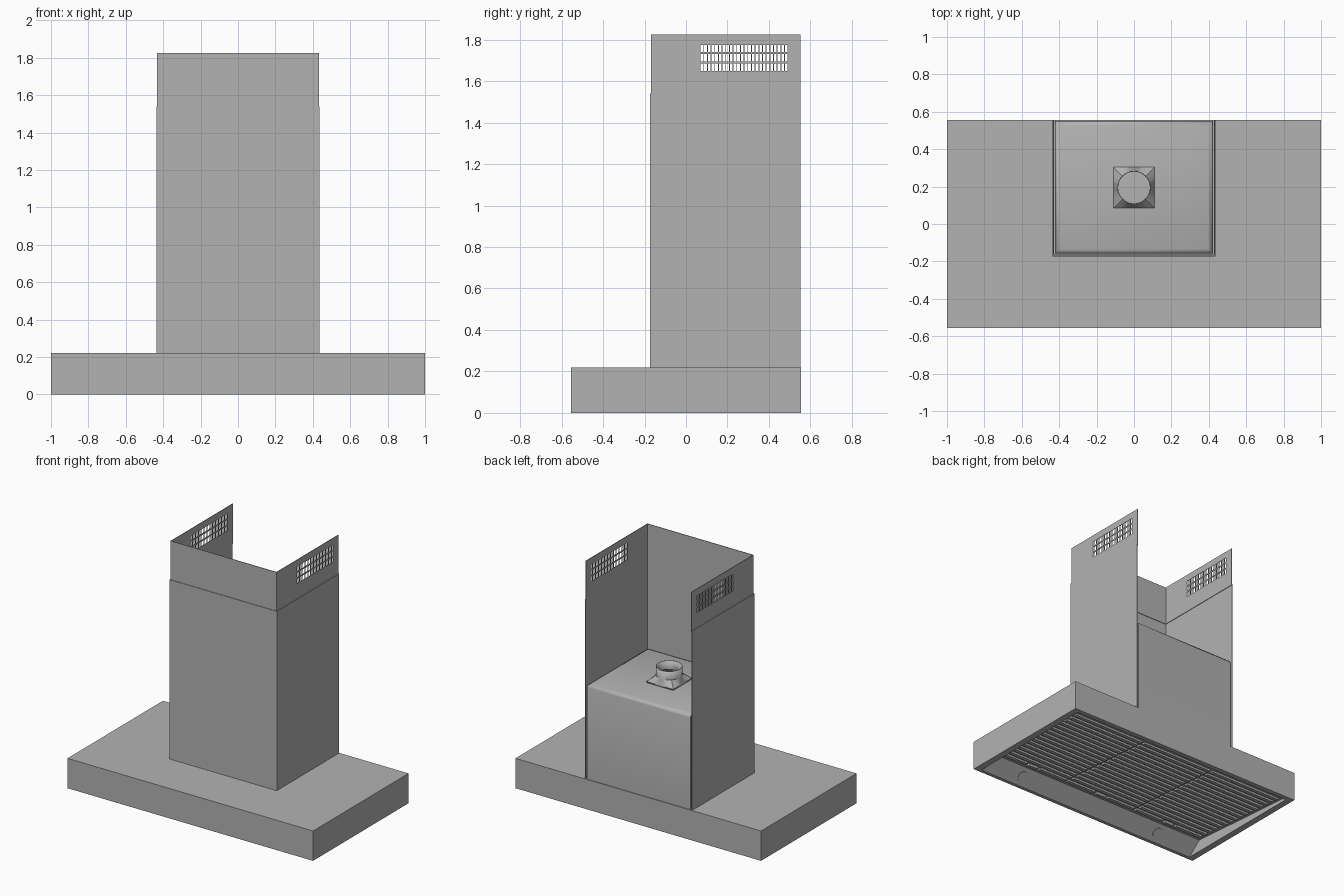
import bpy, bmesh, math
from mathutils import Matrix, Vector

if "Cube" in bpy.data.objects:
    bpy.data.objects.remove(bpy.data.objects["Cube"], do_unlink=True)

steel = bpy.data.materials.new("brushed_steel")
steel.use_nodes = True
COLOUR = (0.45, 0.45, 0.45, 1)
steel.diffuse_color = COLOUR
steel.node_tree.nodes["Principled BSDF"].inputs["Base Color"].default_value = COLOUR


def finish(name, bm, smooth=None):
    bm.normal_update()
    me = bpy.data.meshes.new(name)
    bm.to_mesh(me)
    bm.free()
    me.materials.append(steel)
    ob = bpy.data.objects.new(name, me)
    bpy.context.scene.collection.objects.link(ob)
    bpy.ops.object.select_all(action="DESELECT")
    ob.select_set(True)
    bpy.context.view_layer.objects.active = ob
    if smooth:
        bpy.ops.object.shade_smooth_by_angle(angle=math.radians(smooth))
    return ob


def add_box(bm, lo, hi, matrix=Matrix()):
    lo, hi = Vector(lo), Vector(hi)
    size = hi - lo
    m = matrix @ Matrix.Translation((lo + hi) / 2) @ Matrix.Diagonal((*size, 1))
    return bmesh.ops.create_cube(bm, size=1, matrix=m)["verts"]


def solidify(ob, thickness):
    mod = ob.modifiers.new("sheet_thickness", "SOLIDIFY")
    mod.thickness, mod.offset, mod.use_even_offset = thickness, 0, True


# Canopy: a box with a sloping recess cut into its underside
BACK, DEEP, FRONT = Vector((0, 0.52, 0.02)), Vector((0, -0.42, 0.09)), Vector((0, -0.53, 0))
HALF = 0.95
bm = bmesh.new()
add_box(bm, (-1, -0.555, 0), (1, 0.555, 0.22))
canopy = finish("canopy", bm)

bm = bmesh.new()
profile = [(0.52, -0.05), (BACK.y, BACK.z), (DEEP.y, DEEP.z), (FRONT.y, FRONT.z), (-0.53, -0.05)]
face = bm.faces.new([bm.verts.new((-HALF, y, z)) for y, z in profile])
new = bmesh.ops.extrude_face_region(bm, geom=[face])["geom"]
bmesh.ops.translate(bm, vec=(2 * HALF, 0, 0),
                    verts=[v for v in new if isinstance(v, bmesh.types.BMVert)])
bmesh.ops.recalc_face_normals(bm, faces=bm.faces)
cutter = finish("recess_cutter", bm)
cutter.hide_render = True
bpy.context.view_layer.objects.active = canopy
cut = canopy.modifiers.new("recess", "BOOLEAN")
cut.object, cut.operation, cut.solver = cutter, "DIFFERENCE", "EXACT"
bpy.ops.object.modifier_apply(modifier="recess")
bpy.data.objects.remove(cutter, do_unlink=True)

# Baffle filters: three panels of ridges lying on the sloping recess
slope = DEEP - BACK
length = slope.length
tilt = Matrix.Translation(BACK) @ Matrix.Rotation(math.atan2(slope.z, -slope.y), 4, "X").inverted()
RIDGES = 16
for i, name in enumerate(("right", "middle", "left")):
    cx = (i - 1) * 0.62
    bm = bmesh.new()
    pitch = (length - 0.06) / RIDGES
    for k in range(RIDGES):
        y = -0.03 - (k + 0.25) * pitch
        # the last ridge is split around the pull handle
        spans = [(-0.3, 0.3)] if k < RIDGES - 1 else [(-0.3, -0.06), (0.06, 0.3)]
        for a, b in spans:
            add_box(bm, (cx + a, y - pitch * 0.55, -0.014), (cx + b, y, 0.004), tilt)
    finish(name + "_baffle_filter", bm)
    bm = bmesh.new()
    y = -length + 0.055
    add_box(bm, (cx - 0.04, y - 0.012, -0.018), (cx + 0.04, y + 0.012, 0.002), tilt)
    finish(name + "_filter_handle", bm)

# Round lamps on the short front slope of the recess
strip = FRONT - DEEP
normal = Vector((0, -strip.z, strip.y)).normalized()
if normal.z > 0:
    normal = -normal
for side, name in ((-1, "right"), (1, "left")):
    bm = bmesh.new()
    centre = (DEEP + FRONT) / 2 + Vector((side * 0.616, 0, 0))
    m = Matrix.Translation(centre) @ normal.to_track_quat("Z", "Y").to_matrix().to_4x4()
    bmesh.ops.create_cone(bm, cap_ends=True, segments=32, radius1=0.04, radius2=0.04,
                          depth=0.008, matrix=m)
    finish(name + "_lamp", bm, 30)


# Chimney covers: U-shaped sheets open at the back, with optional vent slots
def cover(name, hw, front, z0, z1, slots=()):
    bm = bmesh.new()
    back, columns = 0.553, 24
    ys, zs = [front], [z0]
    if slots:
        y0, step = 0.07, 0.425 / columns
        for c in range(columns):
            ys += [y0 + c * step, y0 + (c + 0.75) * step]
        for a, b in slots:
            zs += [a, b]
    ys.append(back)
    zs.append(z1)

    def patch(points):
        bm.faces.new([bm.verts.new(p) for p in points])

    for r in range(len(zs) - 1):
        a, b = zs[r], zs[r + 1]
        patch([(-hw, front, a), (hw, front, a), (hw, front, b), (-hw, front, b)])
        for c in range(len(ys) - 1):
            if r % 2 and c % 2:
                continue
            p, q = ys[c], ys[c + 1]
            patch([(hw, p, a), (hw, q, a), (hw, q, b), (hw, p, b)])
            patch([(-hw, q, a), (-hw, p, a), (-hw, p, b), (-hw, q, b)])
    bmesh.ops.remove_doubles(bm, verts=bm.verts, dist=1e-4)
    solidify(finish(name, bm), 0.004)


cover("lower_chimney_cover", 0.435, -0.171, 0.22, 1.54)
cover("upper_chimney_cover", 0.43, -0.166, 1.53, 1.825,
      [(1.65, 1.685), (1.695, 1.73), (1.74, 1.775)])

# Motor housing with softened top edges
TOP = 0.92
bm = bmesh.new()
add_box(bm, (-0.422, -0.158, 0.22), (0.422, 0.55, TOP))
rim = [e for e in bm.edges if all(v.co.z > TOP - 0.01 for v in e.verts)]
bmesh.ops.bevel(bm, geom=rim, offset=0.024, segments=2, profile=0.5, affect="EDGES")
finish("motor_housing", bm, 50)

# Duct outlet: a square base lofted into a round collar
bm = bmesh.new()
N = 32
rings = []
for z, r, square in ((TOP, 0.107, True), (TOP + 0.008, 0.107, True),
                     (TOP + 0.047, 0.087, False), (TOP + 0.11, 0.087, False)):
    ring = []
    for k in range(N):
        a = 2 * math.pi * k / N
        c, s = math.cos(a), math.sin(a)
        f = r / max(abs(c), abs(s)) if square else r
        ring.append(bm.verts.new((f * c, 0.195 + f * s, z)))
    rings.append(ring)
for low, high in zip(rings, rings[1:]):
    for k in range(N):
        j = (k + 1) % N
        bm.faces.new((low[k], low[j], high[j], high[k]))
solidify(finish("duct_outlet", bm, 30), 0.004)
